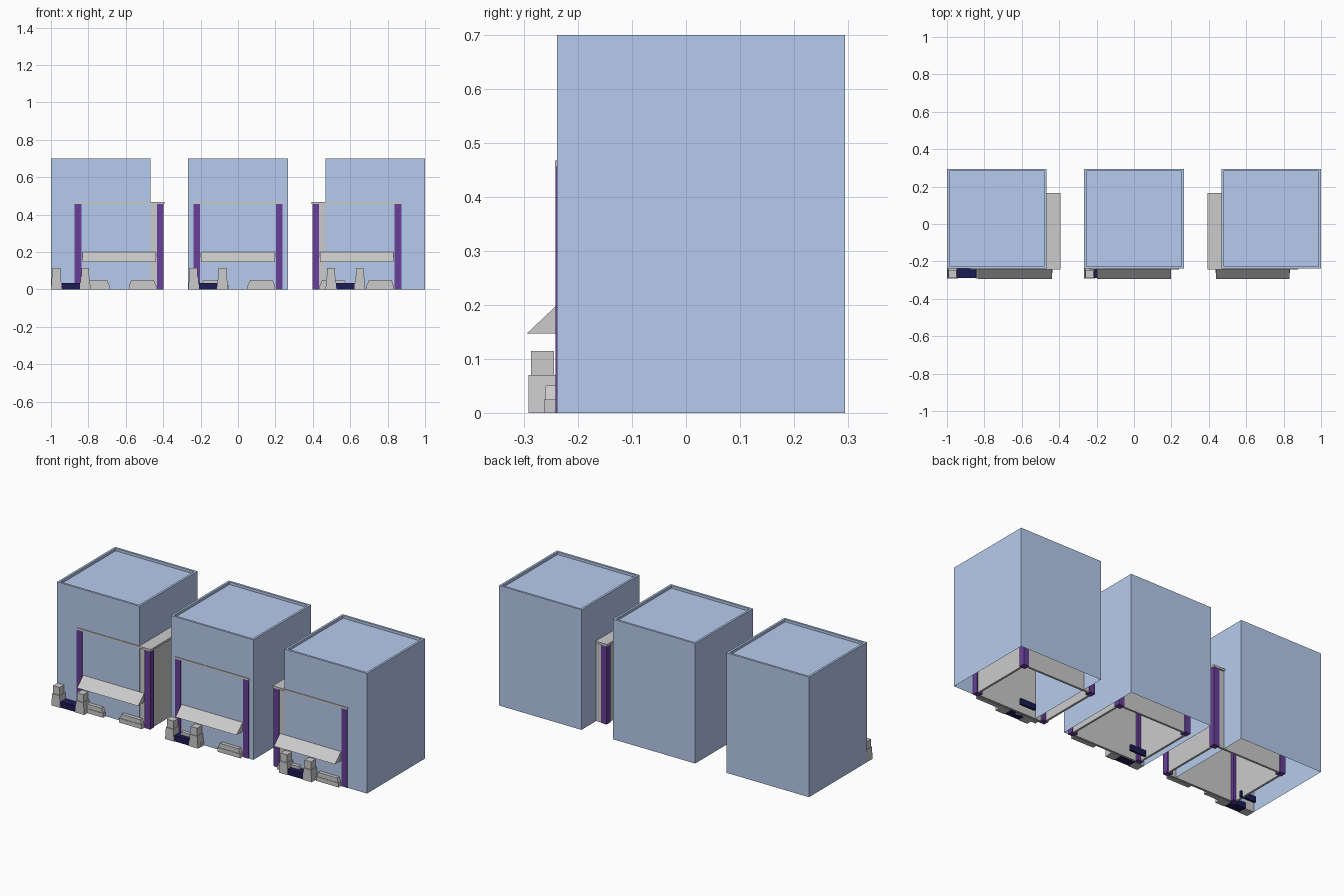
import bpy, bmesh

if "Cube" in bpy.data.objects:
    bpy.data.objects.remove(bpy.data.objects["Cube"])


def material(name, rgb):
    m = bpy.data.materials.new(name)
    m.diffuse_color = (*rgb, 1)
    m.use_nodes = True
    m.node_tree.nodes["Principled BSDF"].inputs["Base Color"].default_value = m.diffuse_color
    return m


BLUE = material("blue_wall", (0.47, 0.60, 0.85))
PURPLE = material("purple_column", (0.14, 0.05, 0.32))
NAVY = material("navy_step", (0.012, 0.012, 0.09))


def finish(bm, name, mat):
    bmesh.ops.recalc_face_normals(bm, faces=bm.faces)
    me = bpy.data.meshes.new(name)
    bm.to_mesh(me)
    bm.free()
    ob = bpy.data.objects.new(name, me)
    bpy.context.collection.objects.link(ob)
    if mat:
        me.materials.append(mat)
    return ob


def box_mesh(x0, x1, y0, y1, z0, z1):
    bm = bmesh.new()
    bmesh.ops.create_cube(bm, size=1)
    for v in bm.verts:
        v.co.x = x1 if v.co.x > 0 else x0
        v.co.y = y1 if v.co.y > 0 else y0
        v.co.z = z1 if v.co.z > 0 else z0
    return bm


def box(name, *bounds, mat=None, taper=0.0):
    bm = box_mesh(*bounds)
    x0, x1, z1 = bounds[0], bounds[1], bounds[5]
    for v in bm.verts:
        if abs(v.co.z - z1) < 1e-6:
            v.co.x += taper if v.co.x < (x0 + x1) / 2 else -taper
    return finish(bm, name, mat)


def tower(name, cx):
    # open-bottomed shell with a sunken roof behind a parapet
    bm = box_mesh(cx - 0.266, cx + 0.266, -0.239, 0.295, 0, 0.7)
    bm.faces.ensure_lookup_table()
    bottom = min(bm.faces, key=lambda f: f.calc_center_median().z)
    bmesh.ops.delete(bm, geom=[bottom], context='FACES_ONLY')
    top = max(bm.faces, key=lambda f: f.calc_center_median().z)
    bmesh.ops.inset_individual(bm, faces=[top], thickness=0.018)
    roof = bmesh.ops.extrude_discrete_faces(bm, faces=[top])["faces"][0]
    for v in roof.verts:
        v.co.z -= 0.015
    finish(bm, name, BLUE)


def awning(name, cx):
    # triangular profile swept along x
    bm = bmesh.new()
    profile = [(-0.239, 0.2), (-0.295, 0.147), (-0.239, 0.147)]
    f = bm.faces.new([bm.verts.new((cx - 0.197, y, z)) for y, z in profile])
    ext = bmesh.ops.extrude_face_region(bm, geom=[f])["geom"]
    for v in ext:
        if isinstance(v, bmesh.types.BMVert):
            v.co.x += 0.394
    finish(bm, name, None)


def shop(tag, cx):
    # corner columns
    for sx in (-1, 1):
        xs = sorted((cx + sx * 0.202, cx + sx * 0.238))
        for end, y0, y1 in (("front", -0.2415, -0.207), ("back", 0.129, 0.164)):
            side = "left" if sx < 0 else "right"
            box(f"{tag}_{end}_{side}_column", *xs, y0, y1, 0, 0.456, mat=PURPLE)
        # side walls between columns
        xs = sorted((cx + sx * 0.22, cx + sx * 0.232))
        box(f"{tag}_side_wall", *xs, -0.207, 0.129, 0, 0.456)
    # back wall, front wall and roof
    box(f"{tag}_back_wall", cx - 0.202, cx + 0.202, 0.147, 0.159, 0, 0.456)
    box(f"{tag}_front_wall", cx - 0.202, cx + 0.202, -0.235, -0.225, 0, 0.456)
    box(f"{tag}_roof", cx - 0.241, cx + 0.241, -0.2425, 0.166, 0.456, 0.468)
    awning(f"{tag}_awning", cx)
    # two-tier planters against the front
    for px in (-0.125, 0.125):
        x = cx + px
        box(f"{tag}_planter_base", x - 0.073, x + 0.073, -0.263, -0.239, 0, 0.025)
        box(f"{tag}_planter_top", x - 0.07, x + 0.07, -0.26, -0.239, 0.025, 0.051,
            taper=0.01)


def entrance(tag, cx):
    # stepped posts either side of a dark step
    for sx in (-1, 1):
        x = cx + sx * 0.077
        box(f"{tag}_post_base", x - 0.029, x + 0.029, -0.292, -0.239, 0, 0.07,
            taper=0.005)
        box(f"{tag}_post_cap", x - 0.021, x + 0.021, -0.287, -0.245, 0.07, 0.115)
    box(f"{tag}_step", cx - 0.05, cx + 0.05, -0.288, -0.236, 0, 0.034, mat=NAVY)
    box(f"{tag}_inner_step", cx - 0.05, cx + 0.05, -0.168, -0.155, 0, 0.034, mat=NAVY)


# three buildings; the outer shops sit shifted towards the middle
for tag, bx, sx in (("left", -0.734, -0.635), ("middle", 0, 0), ("right", 0.734, 0.635)):
    tower(f"{tag}_tower", bx)
    shop(f"{tag}_shop", sx)
    entrance(f"{tag}_entrance", bx - 0.16)
